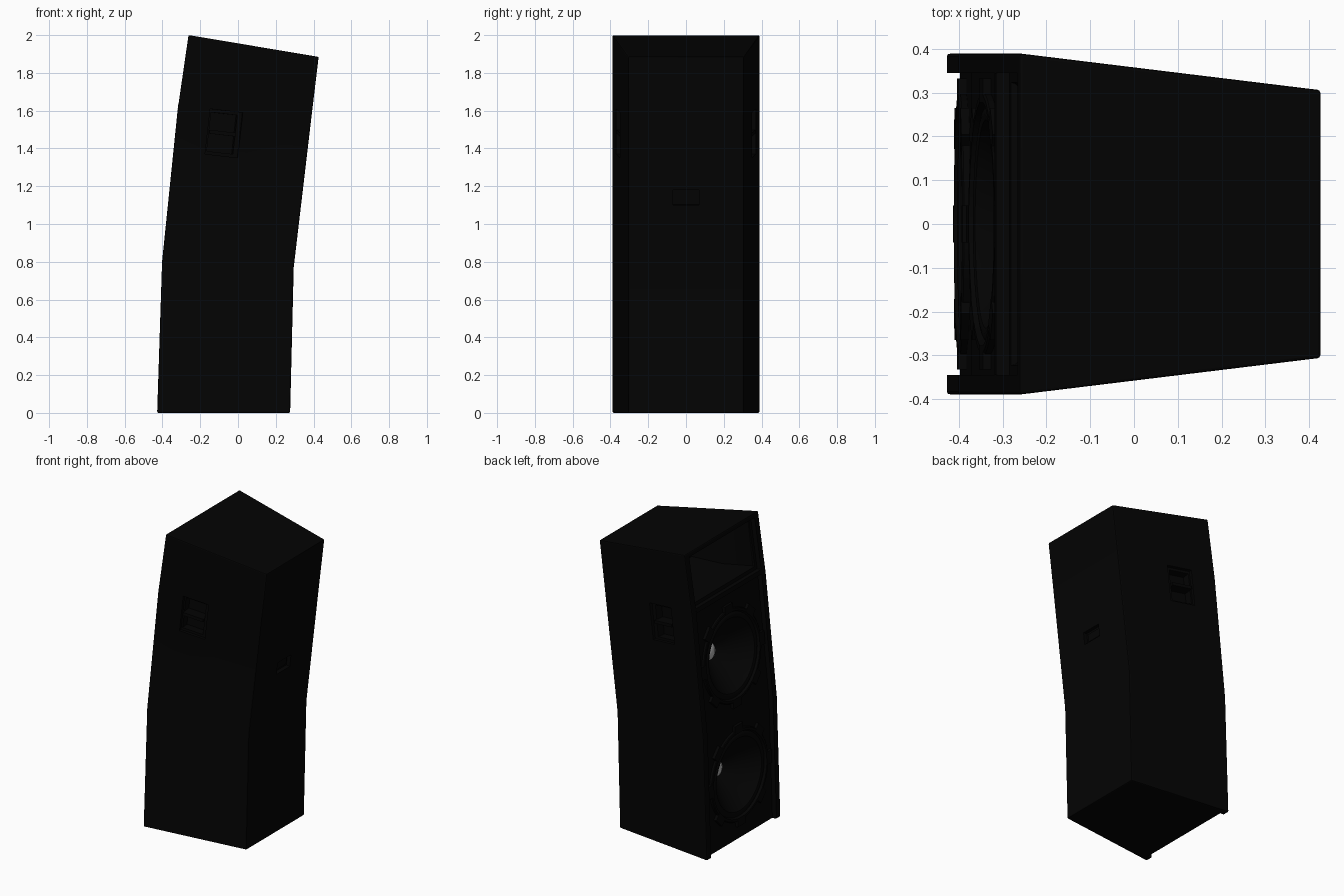
import bpy, bmesh, math
from mathutils import Matrix, Vector

if "Cube" in bpy.data.objects:
    bpy.data.objects.remove(bpy.data.objects["Cube"])


def material(name, v):
    m = bpy.data.materials.new(name)
    m.diffuse_color = (v, v, v, 1)
    m.use_nodes = True
    m.node_tree.nodes["Principled BSDF"].inputs["Base Color"].default_value = m.diffuse_color
    return m


BLACK = material("black_paint", 0.001)
GREY = material("grey_cap", 0.45)


def finish(name, bm, mat=BLACK, smooth=False):
    bmesh.ops.recalc_face_normals(bm, faces=bm.faces)
    me = bpy.data.meshes.new(name)
    bm.to_mesh(me)
    bm.free()
    me.materials.append(mat)
    ob = bpy.data.objects.new(name, me)
    bpy.context.collection.objects.link(ob)
    bpy.context.view_layer.objects.active = ob
    if smooth:
        bpy.ops.object.select_all(action='DESELECT')
        ob.select_set(True)
        bpy.ops.object.shade_smooth_by_angle(angle=math.radians(35))
    return ob


def loft(name, rings):
    bm = bmesh.new()
    vs = [[bm.verts.new(p) for p in r] for r in rings]
    n = len(rings[0])
    for a, b in zip(vs, vs[1:]):
        for i in range(n):
            bm.faces.new((a[i], a[(i + 1) % n], b[(i + 1) % n], b[i]))
    bm.faces.new(vs[0])
    bm.faces.new(vs[-1])
    return finish(name, bm)


def box(name, size, mat):
    bm = bmesh.new()
    bmesh.ops.create_cube(bm, size=1, matrix=mat @ Matrix.Diagonal((*size, 1)))
    return finish(name, bm)


def lathe(name, prof, mat, color=BLACK, seg=48):
    bm = bmesh.new()
    vs = [bm.verts.new((r, 0, h)) for r, h in prof]
    es = [bm.edges.new(p) for p in zip(vs, vs[1:])]
    bmesh.ops.spin(bm, geom=vs + es, cent=(0, 0, 0), axis=(0, 0, 1),
                   angle=math.tau, steps=seg, use_duplicate=False)
    bmesh.ops.remove_doubles(bm, verts=bm.verts, dist=1e-5)
    bmesh.ops.transform(bm, matrix=mat, verts=bm.verts)
    return finish(name, bm, color, True)


def apply_mod(ob, kind, **kw):
    m = ob.modifiers.new("mod", kind)
    for k, v in kw.items():
        setattr(m, k, v)
    bpy.context.view_layer.objects.active = ob
    bpy.ops.object.modifier_apply(modifier=m.name)


def cut(ob, cutter):
    apply_mod(ob, 'BOOLEAN', operation='DIFFERENCE', solver='EXACT', object=cutter)
    bpy.data.objects.remove(cutter)


# Cabinet: bent, leaning body that tapers towards the rear
FRONT = [(-.428, 0), (-.402, .8), (-.32, 1.6), (-.262, 2.0)]
BACK = [(.276, 0), (.295, .77), (.388, 1.56), (.427, 1.885)]
WF, WB = .39, .306
cab = loft("cabinet", [[(f[0], -WF, f[1]), (b[0], -WB, b[1]), (b[0], WB, b[1]), (f[0], WF, f[1])]
                       for f, b in zip(FRONT, BACK)])
apply_mod(cab, 'BEVEL', width=.007, segments=2, limit_method='ANGLE', angle_limit=math.radians(40))

# Recessed front baffle between the side walls, open at the bottom
rec = [(-.431, -.1)] + FRONT[1:3] + [(-.266, 1.972)]
cut(cab, loft("recess", [[(x - .1, -.345, z), (x + .03, -.345, z), (x + .03, .345, z), (x - .1, .345, z)]
                         for x, z in rec]))


# Flared horn cavity
def horn_ring(x0, x1, z0, z1, w):
    return [(x0, -w, z0), (x0, w, z0), (x1, w, z1), (x1, -w, z1)]


cut(cab, loft("horn_cut", [horn_ring(-.35, -.31, 1.645, 1.965, .345),
                           horn_ring(-.27, -.235, 1.66, 1.95, .32),
                           horn_ring(-.15, -.13, 1.70, 1.89, .17),
                           horn_ring(.0, .0, 1.75, 1.83, .06)]))

# Rail under the horn
box("horn_rail", (.035, .69, .03),
    Matrix.Translation((-.300, 0, 1.622)) @ Matrix.Rotation(math.radians(7), 4, 'Y'))


# Two woofers: blind hole, frame with eight lugs, cone and dust cap
def woofer(tag, z, p, q):
    d = Vector((q[0] - p[0], q[1] - p[1]))
    t = math.atan2(d.x, d.y)
    x = p[0] + d.x * (z - p[1]) / d.y + .03
    m = Matrix.Translation((x, 0, z)) @ Matrix.Rotation(t - math.pi / 2, 4, 'Y')
    bm = bmesh.new()
    bmesh.ops.create_cone(bm, cap_ends=True, segments=48, radius1=.28, radius2=.28,
                          depth=.3, matrix=m @ Matrix.Translation((0, 0, -.05)))
    cut(cab, finish("hole", bm))
    lathe(tag + "_frame_and_cone",
          [(.3, -.005), (.3, .014), (.295, .018), (.28, .018), (.272, .004), (.262, .01),
           (.25, .012), (.238, .008), (.23, -.004), (.15, -.085), (.055, -.16)], m)
    lathe(tag + "_dust_cap", [(.056, -.16), (.05, -.15), (.034, -.14), (.016, -.135), (0, -.133)],
          m, GREY, 24)
    for i in range(8):
        box(tag + "_lug", (.055, .085, .024),
            m @ Matrix.Rotation(i * math.pi / 4, 4, 'Z') @ Matrix.Translation((.305, 0, .007)))


woofer("upper_woofer", 1.2, FRONT[1], FRONT[2])
woofer("lower_woofer", .42, FRONT[0], FRONT[1])

# Side handles: shallow plate, deeper cups and a grip bar
lean = Matrix.Rotation(math.radians(6.5), 4, 'Y')
for s in (-1, 1):
    yaw = Matrix.Rotation(-s * math.atan2(WF - WB, .7), 4, 'Z')
    h = Matrix.Translation((-.075, s * .353, 1.48)) @ yaw @ lean
    cut(cab, box("plate_cut", (.175, .03, .24), h))
    for k in (-1, 1):
        cut(cab, box("cup_cut", (.14, .14, .095), h @ Matrix.Translation((-.008, 0, k * .056))))
    box("side_handle_bar", (.14, .022, .02), h @ Matrix.Translation((-.008, -s * .006, 0)))

# Rear connector recess
b = Matrix.Translation((.338, 0, 1.14)) @ lean
cut(cab, box("connector_cut", (.05, .14, .08), b))
box("connector_plate", (.008, .11, .05), b @ Matrix.Translation((-.022, 0, 0)))

bpy.ops.object.select_all(action='DESELECT')
cab.select_set(True)
bpy.context.view_layer.objects.active = cab
bpy.ops.object.shade_smooth_by_angle(angle=math.radians(20))
